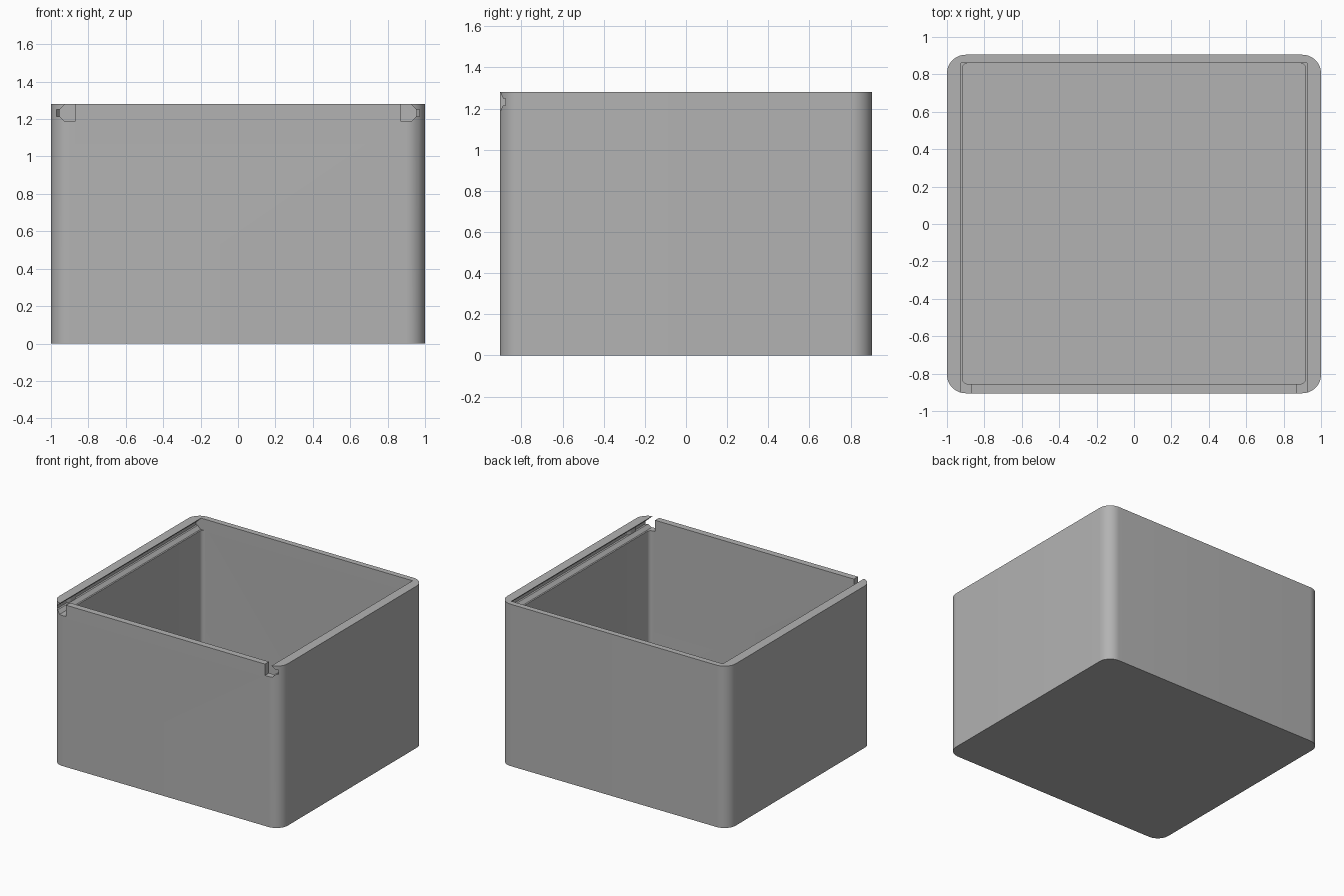
import bpy
import bmesh
import math
from mathutils import Vector

cube = bpy.data.objects.get("Cube")
if cube:
    bpy.data.objects.remove(cube, do_unlink=True)

HALF_X, HALF_Y, HEIGHT = 1.0, 0.905, 1.28
FLOOR = 0.05

grey = bpy.data.materials.new("plain grey")
grey.use_nodes = True
grey.diffuse_color = (0.45, 0.45, 0.45, 1)
grey.node_tree.nodes["Principled BSDF"].inputs["Base Color"].default_value = (0.45, 0.45, 0.45, 1)


def prism(name, outline, sweep):
    """Sweep a closed 3D outline along a vector."""
    bm = bmesh.new()
    face = bm.faces.new([bm.verts.new(p) for p in outline])
    grown = bmesh.ops.extrude_face_region(bm, geom=[face])["geom"]
    verts = [g for g in grown if isinstance(g, bmesh.types.BMVert)]
    bmesh.ops.translate(bm, verts=verts, vec=Vector(sweep))
    bmesh.ops.recalc_face_normals(bm, faces=bm.faces)
    mesh = bpy.data.meshes.new(name)
    bm.to_mesh(mesh)
    bm.free()
    mesh.materials.append(grey)
    obj = bpy.data.objects.new(name, mesh)
    bpy.context.collection.objects.link(obj)
    return obj


def rounded_rect(x, y0, y1, r, z, steps):
    """Outline of a rectangle with rounded corners."""
    points = []
    centres = [(x - r, y1 - r), (r - x, y1 - r), (r - x, y0 + r), (x - r, y0 + r)]
    for quarter, (cx, cy) in enumerate(centres):
        for i in range(steps + 1):
            a = math.pi / 2 * (quarter + i / steps)
            points.append((cx + r * math.cos(a), cy + r * math.sin(a), z))
    return points


# Outer body
box = prism("box_body", rounded_rect(HALF_X, -HALF_Y, HALF_Y, 0.1, 0, 12), (0, 0, HEIGHT))

# Cavity and the two lid grooves, open at the front
cutters = [prism("cavity_cutter", rounded_rect(0.918, -0.855, 0.86, 0.03, FLOOR, 6), (0, 0, 2))]
groove = [(0.87, 1.19), (0.93, 1.19), (0.955, 1.215), (0.97, 1.215), (0.97, 1.25),
          (0.955, 1.25), (0.925, HEIGHT), (0.925, 1.4), (0.87, 1.4)]
for side in (-1, 1):
    outline = [(side * x, -1.0, z) for x, z in groove]
    cutters.append(prism("groove_cutter", outline, (0, 1.86, 0)))

for cutter in cutters:
    cutter.hide_render = True
    mod = box.modifiers.new("cut", "BOOLEAN")
    mod.operation = "DIFFERENCE"
    mod.solver = "EXACT"
    mod.object = cutter

bpy.context.view_layer.objects.active = box
box.select_set(True)
for mod in list(box.modifiers):
    bpy.ops.object.modifier_apply(modifier=mod.name)
for cutter in cutters:
    bpy.data.objects.remove(cutter, do_unlink=True)
bpy.ops.object.shade_smooth_by_angle(angle=math.radians(25))

# Small catches that hold the lid shut
for side, label in ((1, "left"), (-1, "right")):
    bump = [(0.975, -0.76), (0.955, -0.73), (0.955, -0.67), (0.975, -0.64)]
    prism(label + "_lid_catch", [(side * x, y, 1.213) for x, y in bump], (0, 0, 0.039))
